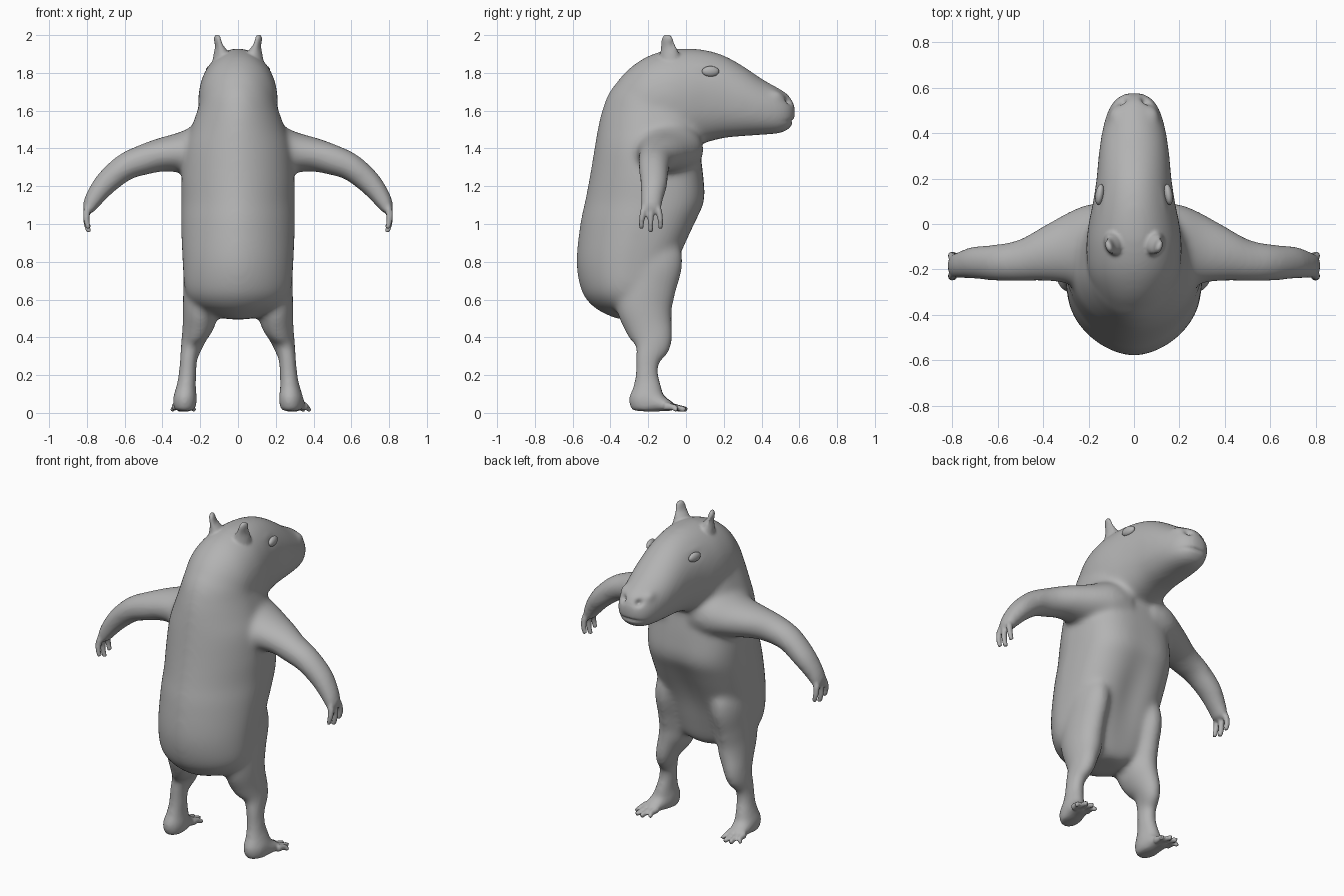
import bpy, bmesh, math
from mathutils import Vector, Matrix

cube = bpy.data.objects.get("Cube")
if cube:
    bpy.data.objects.remove(cube, do_unlink=True)

grey = bpy.data.materials.new("plain_grey")
grey.use_nodes = True
tone = (0.45, 0.45, 0.45, 1)
grey.diffuse_color = tone
grey.node_tree.nodes["Principled BSDF"].inputs["Base Color"].default_value = tone


def spline(rows, steps):
    """Catmull-Rom interpolation through rows of numbers."""
    padded = [rows[0]] + list(rows) + [rows[-1]]
    result = []
    for i in range(len(rows) - 1):
        p, q, r, s = padded[i:i + 4]
        for k in range(steps):
            t = k / steps
            result.append([b + t / 2 * (c - a + t * (2 * a - 5 * b + 4 * c - d + t * (3 * (b - c) + d - a)))
                           for a, b, c, d in zip(p, q, r, s)])
    return result + [list(rows[-1])]


def power(value, exponent):
    return math.copysign(abs(value) ** exponent, value)


def loft(bm, rows, side, axis=None, steps=4, count=24, mirror=False, near=1, far=1):
    """Skin ovals (x, y, z, half size along side, half size across).
    near and far below one make that half boxier, above one more pointed."""
    rows = spline(rows, steps)
    centres = [Vector(row[:3]) for row in rows]
    side = Vector(side)
    for sign in ((1, -1) if mirror else (1,)):
        rings = []
        for i, row in enumerate(rows):
            tangent = axis or centres[min(i + 1, len(rows) - 1)] - centres[max(i - 1, 0)]
            across = Vector(tangent).cross(side).normalized()
            ring = []
            for k in range(count):
                angle = math.tau * k / count
                e = near if math.sin(angle) > 0 else far
                p = (centres[i] + side * row[3] * power(math.cos(angle), e)
                     + across * row[4] * power(math.sin(angle), e))
                ring.append(bm.verts.new((p.x * sign, p.y, p.z)))
            rings.append(ring)
        for low, high in zip(rings, rings[1:]):
            for k in range(count):
                n = (k + 1) % count
                bm.faces.new((low[k], low[n], high[n], high[k]))
        bm.faces.new(rings[0])
        bm.faces.new(rings[-1])


def finish(name, bm):
    bmesh.ops.recalc_face_normals(bm, faces=bm.faces)
    mesh = bpy.data.meshes.new(name)
    bm.to_mesh(mesh)
    bm.free()
    mesh.materials.append(grey)
    mesh.shade_smooth()
    ob = bpy.data.objects.new(name, mesh)
    bpy.context.collection.objects.link(ob)
    return ob


def fuse(bm, voxel, rounds):
    """Merge overlapping lofts into one smoothed skin and return it."""
    ob = finish("skin", bm)
    remesh = ob.modifiers.new("merge", "REMESH")
    remesh.mode = "VOXEL"
    remesh.voxel_size = voxel
    soften = ob.modifiers.new("soften", "SMOOTH")
    soften.factor = 0.5
    soften.iterations = rounds
    graph = bpy.context.evaluated_depsgraph_get()
    mesh = bpy.data.meshes.new_from_object(ob.evaluated_get(graph))
    bpy.data.objects.remove(ob, do_unlink=True)
    result = bmesh.new()
    result.from_mesh(mesh)
    bpy.data.meshes.remove(mesh)
    return result


X, Y, Z = (1, 0, 0), (0, 1, 0), (0, 0, 1)
body = bmesh.new()

# Torso, flat in front and tapered behind: height, back, belly, half width
torso = [(.495, -.36, -.16, .06), (.525, -.43, -.13, .15), (.57, -.5, -.11, .235), (.65, -.555, -.085, .28),
         (.8, -.58, -.035, .293), (1, -.56, .053, .301), (1.12, -.535, .1, .3), (1.25, -.51, .093, .298),
         (1.4, -.485, .073, .282), (1.5, -.468, .065, .25), (1.6, -.445, .04, .215), (1.7, -.405, -.02, .18),
         (1.78, -.34, -.1, .12)]
loft(body, [(0, (a + b) / 2, z, w, (b - a) / 2) for z, a, b, w in torso], X, Z, count=48, near=.68, far=1.13)

# Head with a boxy jaw: depth, chin, crown, half width
head = [(-.42, 1.5, 1.67, .08), (-.33, 1.42, 1.795, .15), (-.22, 1.4, 1.88, .2), (-.1, 1.4, 1.922, .21),
        (0, 1.4, 1.93, .2), (.1, 1.43, 1.922, .18), (.2, 1.455, 1.893, .165), (.3, 1.465, 1.838, .156),
        (.4, 1.472, 1.77, .142), (.48, 1.478, 1.725, .122), (.53, 1.492, 1.695, .098), (.56, 1.52, 1.66, .068),
        (.577, 1.56, 1.625, .035)]
loft(body, [(0, y, (a + b) / 2, w, (b - a) / 2) for y, a, b, w in head], X, Y, count=40, near=.82)

# Arms
loft(body, [(.08, -.13, 1.4, .22, .2), (.19, -.11, 1.39, .2, .15), (.28, -.105, 1.38, .162, .114),
            (.4, -.13, 1.367, .121, .091), (.5, -.16, 1.34, .094, .082), (.6, -.17, 1.3, .082, .073),
            (.7, -.17, 1.215, .074, .064), (.765, -.18, 1.13, .062, .05), (.787, -.185, 1.085, .059, .038),
            (.79, -.185, 1.055, .053, .031)], Y, mirror=True)

# Legs, whose upper ends form ridges beside the belly
loft(body, [(.16, -.2, .98, .06, .1), (.19, -.17, .83, .09, .155), (.198, -.205, .68, .092, .157),
            (.2, -.22, .57, .092, .152), (.206, -.2, .47, .088, .13), (.228, -.18, .4, .071, .112),
            (.244, -.178, .35, .059, .096), (.262, -.203, .28, .047, .066), (.268, -.207, .2, .048, .063),
            (.277, -.205, .12, .056, .082), (.282, -.21, .07, .066, .096), (.282, -.21, .01, .056, .08)],
     X, mirror=True)

# Feet
loft(body, [(.282, -.28, .05, .047, .037), (.283, -.18, .056, .062, .054),
            (.286, -.11, .043, .06, .037), (.288, -.06, .026, .054, .023)], X, mirror=True)

body = fuse(body, .013, 22)

# Fingers
for spread, drop in ((-.05, .095), (-.002, .115), (.05, .095)):
    loft(body, [(.788, -.185 + spread * .6, 1.1, .02, .022), (.801, -.185 + spread * .85, 1.06, .0175, .019),
                (.801, -.185 + spread, 1.08 - drop * .7, .0145, .016),
                (.79, -.185 + spread, 1.072 - drop, .013, .013)], Y, count=12, mirror=True)

# Toes
for spread, reach in ((-.044, .055), (-.014, .085), (.017, .085), (.047, .05)):
    x = .288 + spread
    loft(body, [(x * .97 + .009, -.1, .036, .018, .022), (x, -.05, .029, .0155, .017),
                (x + spread * .2, -.09 + reach, .02, .014, .015),
                (x + spread * .3, -.078 + reach, .015, .01, .01)], X, count=12, mirror=True)

# Ears
loft(body, [(.085, -.085, 1.88, .06, .05), (.095, -.09, 1.918, .047, .032), (.103, -.094, 1.945, .041, .02),
            (.109, -.098, 1.975, .034, .017), (.11, -.1, 1.992, .026, .014), (.109, -.1, 2.003, .012, .008)],
     (.35, .937, 0), count=16, mirror=True)

body = fuse(body, .0085, 3)

# Hollows and swellings: position, radii, depth
marks = [((.055, .55, 1.655), (.019, .035, .018), .024),
         ((.09, .49, 1.685), (.03, .04, .03), -.012),
         ((.13, -.065, 1.95), (.018, .022, .026), .009),
         ((.165, .13, 1.81), (.03, .045, .026), .006),
         ((.16, .13, 1.85), (.03, .06, .018), -.006),
         ((0, .57, 1.545), (.07, .07, .01), .01),
         ((0, .03, .85), (.1, .2, .25), .02)]
body.normal_update()
moves = []
for v in body.verts:
    shift = 0
    for place, radii, depth in marks:
        gap = sum(((c - p) / r) ** 2 for c, p, r in zip((abs(v.co.x), v.co.y, v.co.z), place, radii))
        if gap < 8:
            shift -= depth * math.exp(-gap)
    moves.append(v.normal * shift)
for v, move in zip(body.verts, moves):
    v.co += move

# Turn the left foot outwards
ankle = Vector((.275, -.21, 0))
for v in body.verts:
    if v.co.x > 0 and v.co.z < .2:
        amount = min(1, (.2 - v.co.z) / .1)
        v.co = Matrix.Rotation(-.18 * amount, 3, "Z") @ (v.co - ankle) + ankle
finish("body", body)

# Eyes
for label, sign in (("left", 1), ("right", -1)):
    bm = bmesh.new()
    bmesh.ops.create_uvsphere(bm, u_segments=24, v_segments=14, radius=1)
    bm.transform(Matrix.Translation((sign * .151, .13, 1.808)) @ Matrix.Rotation(sign * .15, 4, "Z")
                 @ Matrix.Diagonal((.019, .046, .028, 1)))
    finish(label + "_eye", bm)
